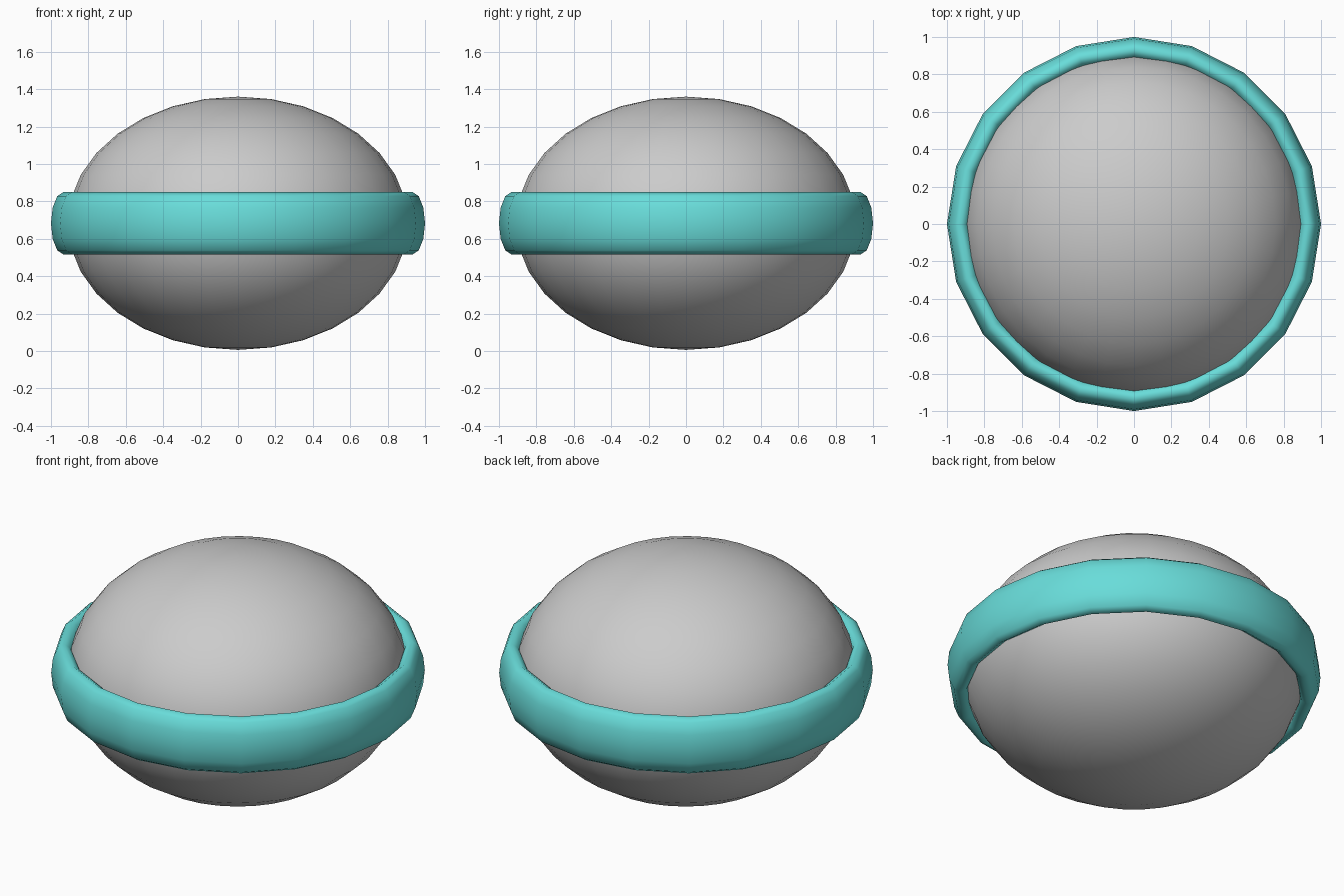
import bpy, bmesh
from math import cos, sin, pi

if "Cube" in bpy.data.objects:
    bpy.data.objects.remove(bpy.data.objects["Cube"])

CENTRE_Z = 0.683

# Squashed round body
bpy.ops.mesh.primitive_uv_sphere_add(segments=32, ring_count=16, radius=1, location=(0, 0, CENTRE_Z))
body = bpy.context.object
body.name = "body"
body.scale = (0.91, 0.91, 0.677)
bpy.ops.object.transform_apply(location=False, rotation=False, scale=True)
bpy.ops.object.shade_smooth()

# Belt: 20-sided ring with a tall oval cross-section
SIDES, PROFILE = 20, 12
bm = bmesh.new()
loops = []
for i in range(SIDES):
    a = 2 * pi * i / SIDES
    loop = []
    for j in range(PROFILE):
        t = 2 * pi * j / PROFILE
        r = 0.932 + 0.068 * cos(t)
        loop.append(bm.verts.new((r * cos(a), r * sin(a), 0.168 * sin(t))))
    loops.append(loop)
for i in range(SIDES):
    p, q = loops[i], loops[(i + 1) % SIDES]
    for j in range(PROFILE):
        k = (j + 1) % PROFILE
        bm.faces.new((p[j], q[j], q[k], p[k])).smooth = True
mesh = bpy.data.meshes.new("belt_ring")
bm.to_mesh(mesh)
bm.free()
belt = bpy.data.objects.new("belt_ring", mesh)
belt.location.z = CENTRE_Z
bpy.context.collection.objects.link(belt)

# Turquoise belt colour
teal = bpy.data.materials.new("turquoise")
teal.diffuse_color = (0.14, 0.72, 0.70, 1)
teal.use_nodes = True
teal.node_tree.nodes["Principled BSDF"].inputs["Base Color"].default_value = teal.diffuse_color
mesh.materials.append(teal)
